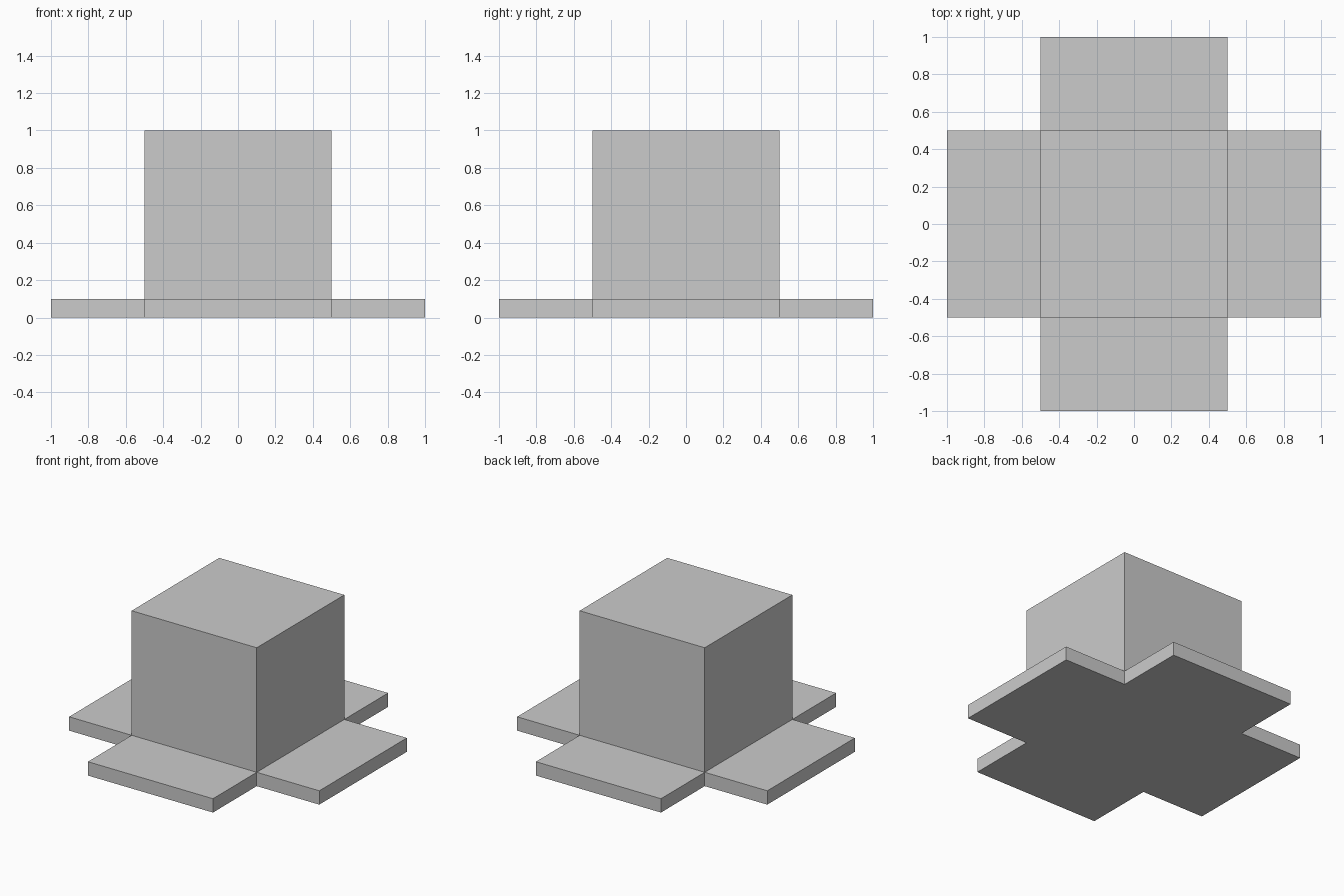
import bpy, bmesh
from mathutils import Matrix, Vector

if "Cube" in bpy.data.objects:
    bpy.data.objects.remove(bpy.data.objects["Cube"])

BLOCK = 1.0     # cube side
LEDGE_H = 0.1   # ledge thickness
LEDGE_D = 0.5   # ledge depth

bm = bmesh.new()

# Central block standing on the ground
bmesh.ops.create_cube(bm, size=BLOCK, matrix=Matrix.Translation((0, 0, BLOCK / 2)))

# Cut a low band around the block
bmesh.ops.bisect_plane(bm, geom=bm.verts[:] + bm.edges[:] + bm.faces[:],
                       plane_co=(0, 0, LEDGE_H), plane_no=(0, 0, 1))
bm.normal_update()
band = [f for f in bm.faces
        if abs(f.normal.z) < 0.1 and f.calc_center_median().z < LEDGE_H]

# Pull each band side out into a ledge, forming the cross-shaped foot
for face in band:
    direction = Vector(face.normal)
    new = bmesh.ops.extrude_discrete_faces(bm, faces=[face])["faces"][0]
    bmesh.ops.translate(bm, verts=new.verts[:], vec=direction * LEDGE_D)

bmesh.ops.recalc_face_normals(bm, faces=bm.faces[:])

mesh = bpy.data.meshes.new("block_with_ledges")
bm.to_mesh(mesh)
bm.free()
bpy.context.collection.objects.link(bpy.data.objects.new("block_with_ledges", mesh))
